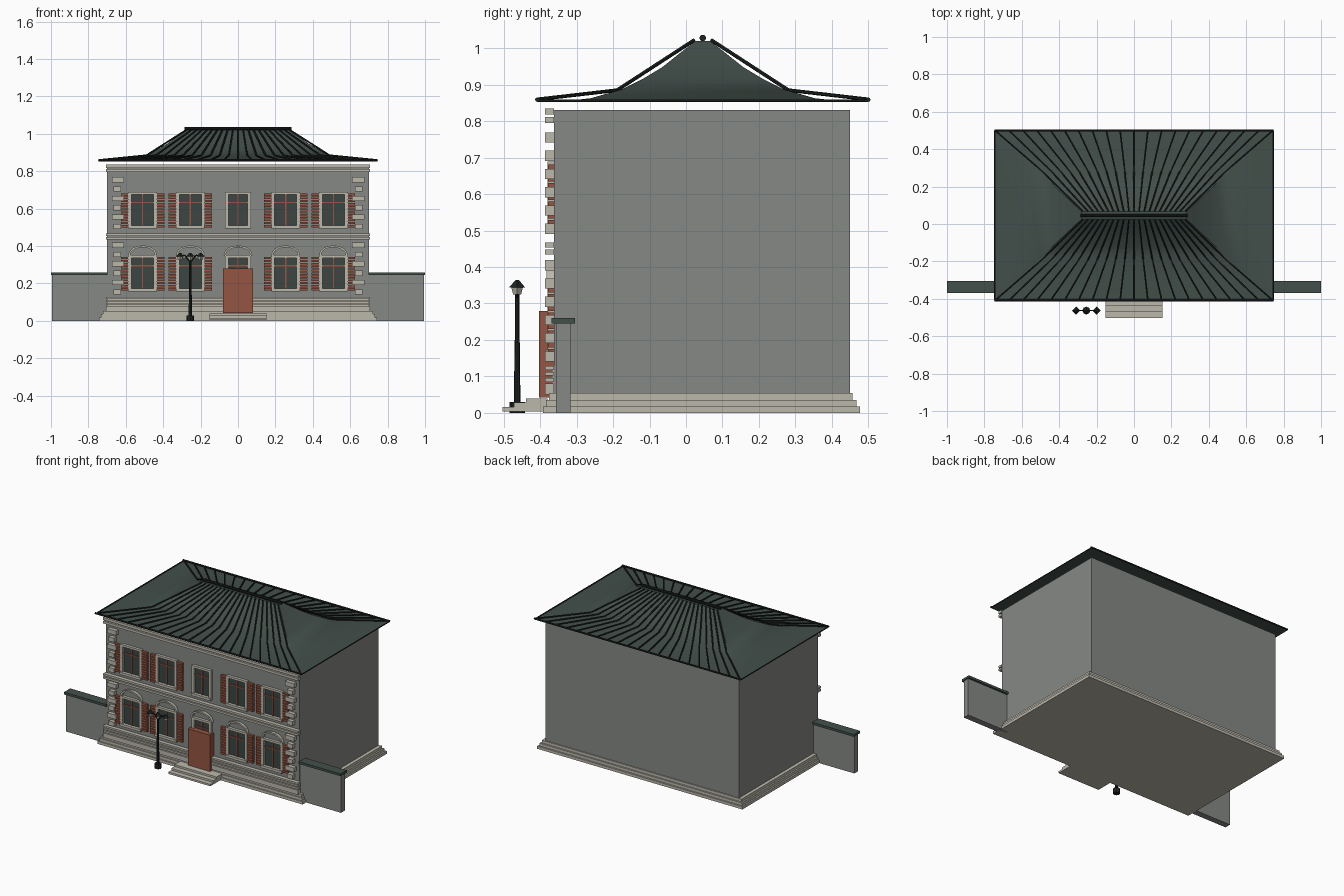
import bpy, bmesh, math
from mathutils import Matrix, Vector

cube = bpy.data.objects.get("Cube")
if cube:
    bpy.data.objects.remove(cube, do_unlink=True)


def make_material(name, rgb):
    mat = bpy.data.materials.new(name)
    mat.use_nodes = True
    color = (*rgb, 1)
    mat.diffuse_color = color
    mat.node_tree.nodes["Principled BSDF"].inputs["Base Color"].default_value = color
    return mat


plaster = make_material("grey plaster", (0.24, 0.25, 0.235))
stone = make_material("pale stone", (0.5, 0.48, 0.41))
tile = make_material("green roof", (0.055, 0.078, 0.068))
iron = make_material("dark iron", (0.013, 0.018, 0.016))
brick = make_material("brick red paint", (0.3, 0.09, 0.055))
glass = make_material("dark glass", (0.045, 0.06, 0.055))


def finish(name, bm, mat, smooth=False):
    bmesh.ops.recalc_face_normals(bm, faces=bm.faces)
    mesh = bpy.data.meshes.new(name)
    bm.to_mesh(mesh)
    bm.free()
    mesh.materials.append(mat)
    obj = bpy.data.objects.new(name, mesh)
    bpy.context.scene.collection.objects.link(obj)
    if smooth:
        bpy.ops.object.select_all(action='DESELECT')
        obj.select_set(True)
        bpy.context.view_layer.objects.active = obj
        bpy.ops.object.shade_smooth_by_angle()
    return obj


def add_box(bm, x0, x1, y0, y1, z0, z1, turn=0):
    center = Vector(((x0 + x1) / 2, (y0 + y1) / 2, (z0 + z1) / 2))
    size = Matrix.Diagonal((x1 - x0, y1 - y0, z1 - z0, 1))
    spin = Matrix.Rotation(turn, 4, 'Y')
    bmesh.ops.create_cube(bm, size=1, matrix=Matrix.Translation(center) @ spin @ size)


def add_rod(bm, a, b, r0, r1=None, sides=6):
    a, b = Vector(a), Vector(b)
    turn = (b - a).to_track_quat('Z', 'Y').to_matrix().to_4x4()
    bmesh.ops.create_cone(bm, cap_ends=True, segments=sides, radius1=r0,
                          radius2=r0 if r1 is None else r1, depth=(b - a).length,
                          matrix=Matrix.Translation((a + b) / 2) @ turn)


def boxes(name, mat, items):
    bm = bmesh.new()
    for item in items:
        add_box(bm, *item)
    return finish(name, bm, mat)


FRONT = -0.362
RELIEF = -0.387

# House body and stepped plinth
boxes("house_body", plaster, [(-0.7, 0.7, FRONT, 0.45, 0.05, 0.83)])
boxes("plinth", stone, [
    (-0.742 + i * 0.01, 0.742 - i * 0.01, -0.392 + i * 0.008, 0.477 - i * 0.01,
     i * 0.018, (i + 1) * 0.018) for i in range(3)])

# Horizontal stone courses on the facade
courses = [(0.05, 0.08), (0.085, 0.096), (0.102, 0.112), (0.117, 0.128),
           (0.435, 0.448), (0.454, 0.467), (0.795, 0.811), (0.818, 0.835)]
boxes("facade_courses", stone,
      [(-0.705, 0.705, RELIEF, FRONT, lo, hi) for lo, hi in courses])
boxes("lower_facade_backing", stone, [(-0.7, 0.7, -0.368, FRONT, 0.05, 0.12)])

# Corner quoins, alternating long and short
quoins = []
for top, count in ((0.755, 6), (0.405, 6)):
    for k in range(count):
        z = top - k * 0.05
        inner, outer = (0.61, 0.675) if k % 2 == 0 else (0.625, 0.665)
        for s in (-1, 1):
            x0, x1 = sorted((s * inner, s * outer))
            quoins.append((x0, x1, RELIEF, FRONT, z - 0.014, z + 0.014))
boxes("corner_quoins", stone, quoins)

# Windows: frames, panes, glazing bars, shutters and arches
frames, panes, bars, slats, arches = [], [], [], [], []
for x in (-0.51, -0.255, 0, 0.255, 0.51):
    half = 0.077 if x else 0.07
    for z0, z1 in ((0.163, 0.347), (0.5, 0.685)):
        rim = 0.018
        for s in (-1, 1):
            a, b = sorted((s * half, s * (half - rim)))
            frames.append((x + a, x + b, -0.38, FRONT, z0, z1))
        frames.append((x - half, x + half, -0.38, FRONT, z1 - 0.01, z1 + 0.004))
        frames.append((x - half, x + half, RELIEF, FRONT, z0 - 0.006, z0 + 0.01))
        panes.append((x - half + rim, x + half - rim, -0.367, FRONT, z0, z1))
        bars.append((x - 0.003, x + 0.003, -0.373, -0.366, z0 + 0.01, z1 - 0.01))
        bar_z = z1 - 0.052
        bars.append((x - half + rim, x + half - rim, -0.373, -0.366,
                     bar_z - 0.003, bar_z + 0.003))
        if x:
            rows = 11
            pitch = (z1 - z0) / rows
            for s in (-1, 1):
                a, b = sorted((s * half, s * (half + 0.039)))
                for k in range(rows):
                    z = z0 + k * pitch
                    slats.append((x + a, x + b, -0.378, FRONT, z, z + pitch * 0.75))
    # Arch of small stone blocks above each ground floor window
    for k in range(17):
        t = math.pi * k / 16
        ax, az = x + 0.07 * math.cos(t), 0.353 + 0.045 * math.sin(t)
        lean = math.atan2(0.07 * math.cos(t), 0.045 * math.sin(t) + 0.02)
        arches.append((ax - 0.0065, ax + 0.0065, -0.382, FRONT,
                       az - 0.005, az + 0.005, lean))
boxes("window_frames", stone, frames)
boxes("window_panes", glass, panes)
boxes("glazing_bars", brick, bars)
boxes("shutters", brick, slats)
boxes("window_arches", stone, arches)

# Door with steps
boxes("front_door", brick, [(-0.079, 0.079, -0.403, FRONT, 0.042, 0.28)])
boxes("door_steps", stone, [
    (-0.152, 0.152, -0.503 + i * 0.032, -0.38, 0.004 + i * 0.012, 0.016 + i * 0.012)
    for i in range(3)])

# Garden walls with caps
for side, s in (("right", -1), ("left", 1)):
    x0, x1 = sorted((s * 0.69, s * 0.995))
    boxes(side + "_garden_wall", plaster, [(x0, x1, -0.357, -0.317, 0, 0.246)])
    x0, x1 = sorted((s * 0.695, s))
    boxes(side + "_wall_cap", tile, [(x0, x1, -0.369, -0.305, 0.245, 0.26)])

# Concave hipped roof from nested rectangles
MID_Y = 0.046
profile = [(0, 0.853), (0.2, 0.856), (0.34, 0.863), (0.535, 0.887),
           (0.66, 0.914), (0.79, 0.948), (0.9, 0.986), (1, 1.02)]
bm = bmesh.new()
rings = []
for t, z in profile:
    hx, hy = 0.745 + (0.28 - 0.745) * t, 0.455 + (0.02 - 0.455) * t
    rings.append([bm.verts.new((sx * hx, MID_Y + sy * hy, z))
                  for sx, sy in ((-1, -1), (1, -1), (1, 1), (-1, 1))])
for low, high in zip(rings, rings[1:]):
    for i in range(4):
        j = (i + 1) % 4
        bm.faces.new((low[i], low[j], high[j], high[i]))
bm.faces.new(rings[-1])
bm.faces.new(rings[0][::-1])
finish("roof", bm, tile, smooth=True)

# Fanned ribs on the front and back slopes
bm = bmesh.new()
for s in (-1, 1):
    for k in range(21):
        u = k / 10 - 1
        path = [(u * hx, MID_Y + s * hy, z) for hx, hy, z in
                ((0.74, 0.452, 0.86), (0.49, 0.235, 0.885), (0.275, 0.024, 1.022))]
        for a, b in zip(path, path[1:]):
            add_rod(bm, a, b, 0.005)
finish("roof_ribs", bm, iron, smooth=True)

# Eave trim and ridge
bm = bmesh.new()
for s in (-1, 1):
    y = MID_Y + s * 0.454
    add_rod(bm, (-0.747, y, 0.859), (0.747, y, 0.859), 0.006, sides=8)
    add_rod(bm, (s * 0.744, -0.408, 0.856), (s * 0.744, 0.5, 0.856), 0.004)
add_rod(bm, (-0.285, MID_Y, 1.028), (0.285, MID_Y, 1.028), 0.009, sides=10)
finish("eave_trim_and_ridge", bm, iron, smooth=True)

# Street lamp with three lanterns
LX, LY = -0.255, -0.463
bm = bmesh.new()
add_rod(bm, (LX, LY, 0), (LX, LY, 0.03), 0.021, sides=8)
add_rod(bm, (LX, LY, 0.03), (LX, LY, 0.2), 0.009, 0.007, sides=8)
add_rod(bm, (LX, LY, 0.2), (LX, LY, 0.335), 0.006, sides=8)
for s in (-1, 1):
    add_rod(bm, (LX, LY, 0.315), (LX + s * 0.03, LY, 0.35), 0.004)
    add_rod(bm, (LX + s * 0.03, LY, 0.35), (LX + s * 0.055, LY, 0.348), 0.004)
for dx in (-0.055, 0, 0.055):
    add_rod(bm, (LX + dx, LY, 0.344), (LX + dx, LY, 0.364), 0.022, 0.005, sides=4)
finish("lamp_post", bm, iron)
bm = bmesh.new()
for dx in (-0.055, 0, 0.055):
    add_rod(bm, (LX + dx, LY, 0.325), (LX + dx, LY, 0.345), 0.011, 0.016, sides=4)
finish("lantern_glass", bm, stone)
